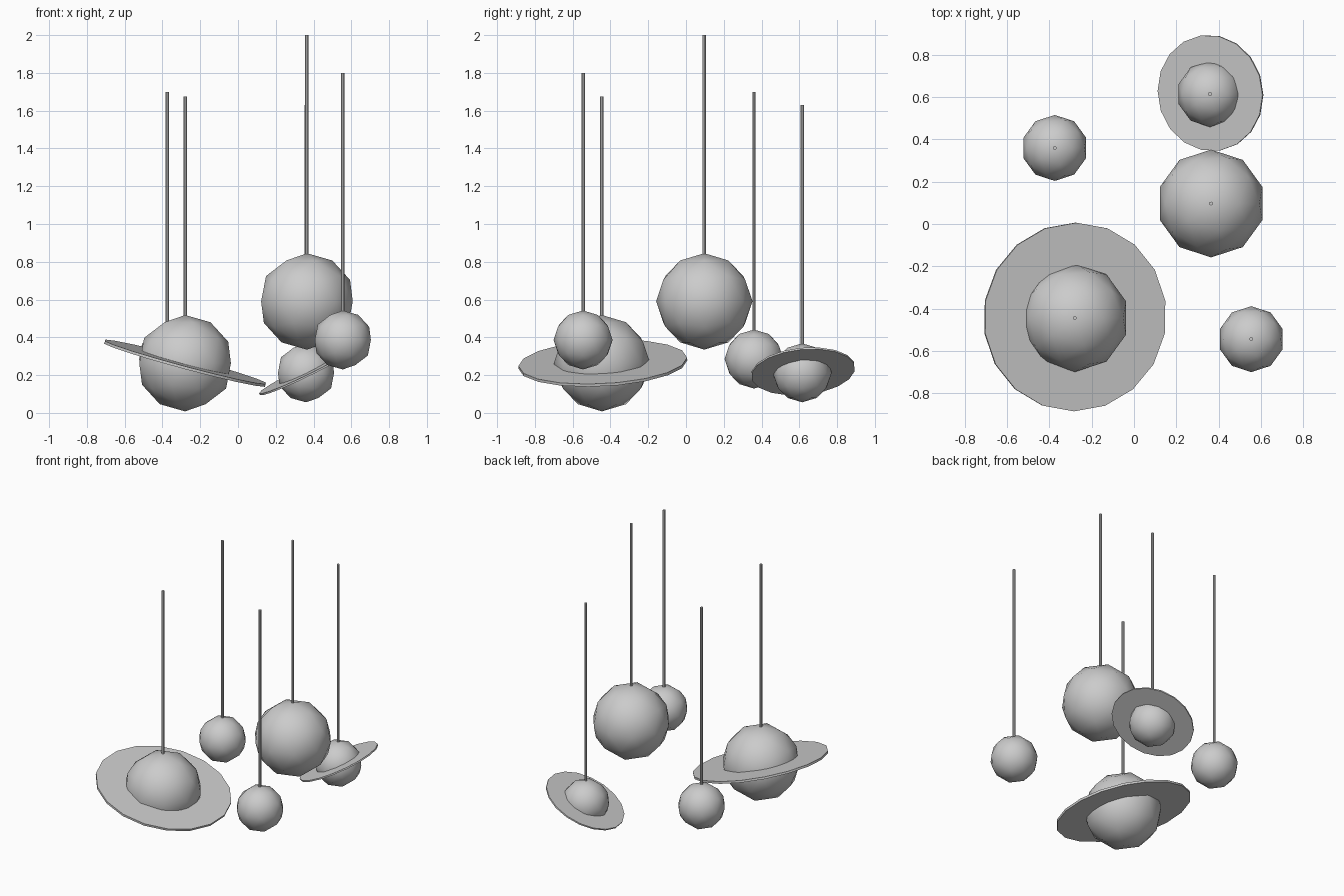
import bpy
from math import radians
from mathutils import Matrix

if "Cube" in bpy.data.objects:
    bpy.data.objects.remove(bpy.data.objects["Cube"])


def smooth(name):
    ob = bpy.context.object
    ob.name = name
    ob.data.polygons.foreach_set("use_smooth", [True] * len(ob.data.polygons))
    return ob


# Low-poly globe hanging from a thin straight rod
def hanging_globe(name, x, y, z, r, rod_top):
    bpy.ops.mesh.primitive_ico_sphere_add(subdivisions=2, radius=r, location=(x, y, z))
    smooth(name)
    bottom = z + r - 0.02
    bpy.ops.mesh.primitive_cylinder_add(vertices=8, radius=0.009, depth=rod_top - bottom,
                                        location=(x, y, (rod_top + bottom) / 2))
    bpy.context.object.name = name + "_rod"


# Thin tilted disc passing through a globe
def ring(name, loc, r, thick, tilt_x, tilt_y, spin):
    bpy.ops.mesh.primitive_cylinder_add(vertices=18, radius=r, depth=thick)
    ob = smooth(name)
    bpy.ops.object.shade_smooth_by_angle(angle=radians(30))
    ob.matrix_world = (Matrix.Translation(loc)
                       @ Matrix.Rotation(radians(tilt_y), 4, 'Y')
                       @ Matrix.Rotation(radians(tilt_x), 4, 'X')
                       @ Matrix.Rotation(radians(spin), 4, 'Z'))


# Globes: name, centre x y z, radius, top of rod
GLOBES = [
    ("large_ringed_globe", -0.28, -0.445, 0.263, 0.255, 1.675),
    ("large_globe", 0.365, 0.097, 0.59, 0.255, 2.0),
    ("small_back_globe", -0.375, 0.36, 0.285, 0.156, 1.70),
    ("small_front_globe", 0.555, -0.545, 0.386, 0.156, 1.80),
    ("small_ringed_globe", 0.36, 0.615, 0.212, 0.156, 1.63),
]
for g in GLOBES:
    hanging_globe(*g)

# Rings around two of the globes
ring("large_ring", (-0.28, -0.44, 0.263), 0.447, 0.015, 3, 15, 0)
ring("small_ring", (0.362, 0.62, 0.22), 0.276, 0.01, 5, -26, 8)
